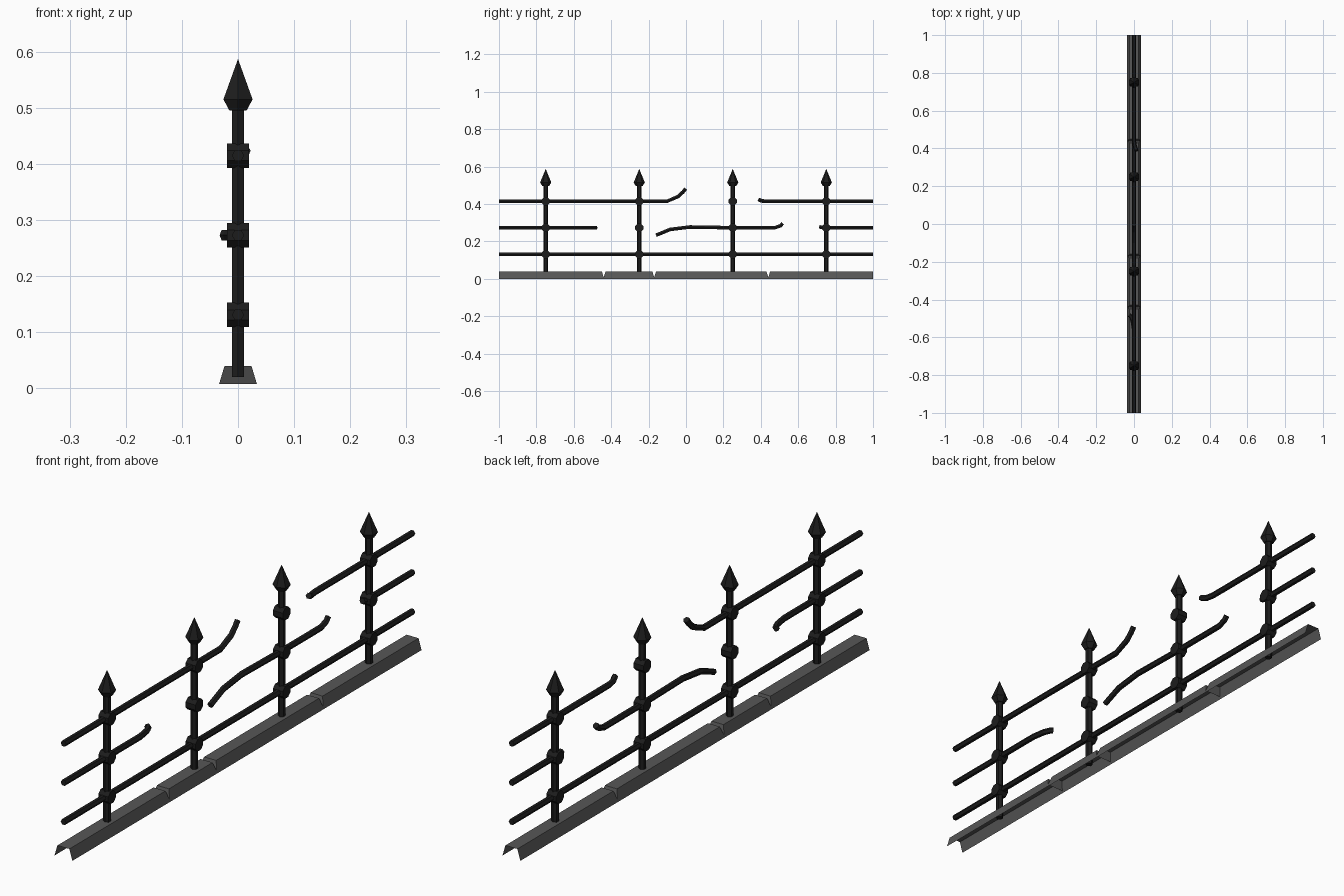
import bpy, bmesh, math
from mathutils import Vector

if "Cube" in bpy.data.objects:
    bpy.data.objects.remove(bpy.data.objects["Cube"])


def material(name, v):
    m = bpy.data.materials.new(name)
    m.diffuse_color = (v, v, v, 1)
    m.use_nodes = True
    m.node_tree.nodes["Principled BSDF"].inputs["Base Color"].default_value = m.diffuse_color
    return m


IRON = material("black iron", 0.012)
STONE = material("grey stone", 0.095)


def make(name, rings, mat, closed=True, cap=True):
    """Skin a list of equal-length point rings into one mesh."""
    bm = bmesh.new()
    vs = [[bm.verts.new(p) for p in r] for r in rings]
    n = len(rings[0])
    for a, b in zip(vs, vs[1:]):
        for i in range(n if closed else n - 1):
            j = (i + 1) % n
            bm.faces.new((a[i], a[j], b[j], b[i]))
    if cap:
        bm.faces.new(vs[0])
        bm.faces.new(vs[-1])
    bmesh.ops.remove_doubles(bm, verts=bm.verts, dist=1e-5)
    bmesh.ops.recalc_face_normals(bm, faces=bm.faces)
    me = bpy.data.meshes.new(name)
    bm.to_mesh(me)
    bm.free()
    me.materials.append(mat)
    ob = bpy.data.objects.new(name, me)
    bpy.context.collection.objects.link(ob)
    return ob


def lathe(name, y, profile, sides=6):
    # hexagon corners point along y
    rings = [[(r * math.sin(k * math.tau / sides),
               y + r * math.cos(k * math.tau / sides), z)
              for k in range(sides)] for r, z in profile]
    return make(name, rings, IRON)


def rail(name, pts, r=0.011, sides=6):
    pts = [Vector(p) for p in pts]
    rings = []
    for i, p in enumerate(pts):
        d = (pts[min(i + 1, len(pts) - 1)] - pts[max(i - 1, 0)]).normalized()
        side = d.cross(Vector((0, 0, 1))).normalized()
        up = side.cross(d)
        rings.append([p + r * (side * math.cos(a) + up * math.sin(a))
                      for a in [k * math.tau / sides for k in range(sides)]])
    return make(name, rings, IRON)


LOW, MID, TOP = 0.131, 0.273, 0.415

# posts with spear heads and collars
for i, y in enumerate((-0.75, -0.25, 0.25, 0.75)):
    lathe(f"post_{i}", y, [(0.0127, 0.02), (0.0127, 0.5)])
    lathe(f"spear_head_{i}", y, [(0.0175, 0.495), (0.03, 0.515), (0.0005, 0.586)])
    for j, z in enumerate((LOW, MID, TOP)):
        ring = [(y + 0.0237 * math.cos(a), z + 0.0237 * math.sin(a))
                for a in [(k + 0.5) * math.tau / 8 for k in range(8)]]
        make(f"collar_{i}_{j}", [[(x, *p) for p in ring] for x in (-0.02, 0.02)], IRON)

# rails, several broken and bent
rail("lower_rail", [(0, -1, LOW), (0, 1, LOW)])
rail("upper_rail_left", [(0, -1, TOP), (0, -0.1, TOP), (0, -0.04, 0.441),
                         (0, -0.015, 0.465), (0, -0.002, 0.482)])
rail("upper_rail_right", [(0, 1, TOP), (0, 0.44, TOP), (0.005, 0.41, 0.416),
                          (0.01, 0.398, 0.419), (0.012, 0.388, 0.424)])
rail("middle_rail_left", [(0, -1, MID), (0, -0.56, MID), (-0.008, -0.51, MID),
                          (-0.018, -0.488, MID), (-0.026, -0.482, MID)])
rail("middle_rail_centre", [(0, -0.16, 0.233), (0, -0.085, 0.264), (0, 0.02, 0.277),
                            (0, 0.25, MID), (0, 0.475, MID), (0, 0.505, 0.284),
                            (0, 0.517, 0.297)])
rail("middle_rail_right", [(0, 1, MID), (0, 0.735, MID), (0, 0.712, 0.278)])

# hollow stone kerb, open below and at the ends, with V notches across it
stations = [(-1, 0.04)]
for y in (-0.44, -0.17, 0.44):
    stations += [(y - 0.01, 0.04), (y, 0.008), (y + 0.01, 0.04)]
stations.append((1, 0.04))
kerb = []
for y, h in stations:
    w = 0.036 - 0.3 * h
    kerb.append([(0.036, y, 0), (w, y, h), (-w, y, h), (-0.036, y, 0)])
make("stone_kerb", kerb, STONE, closed=False, cap=False)
